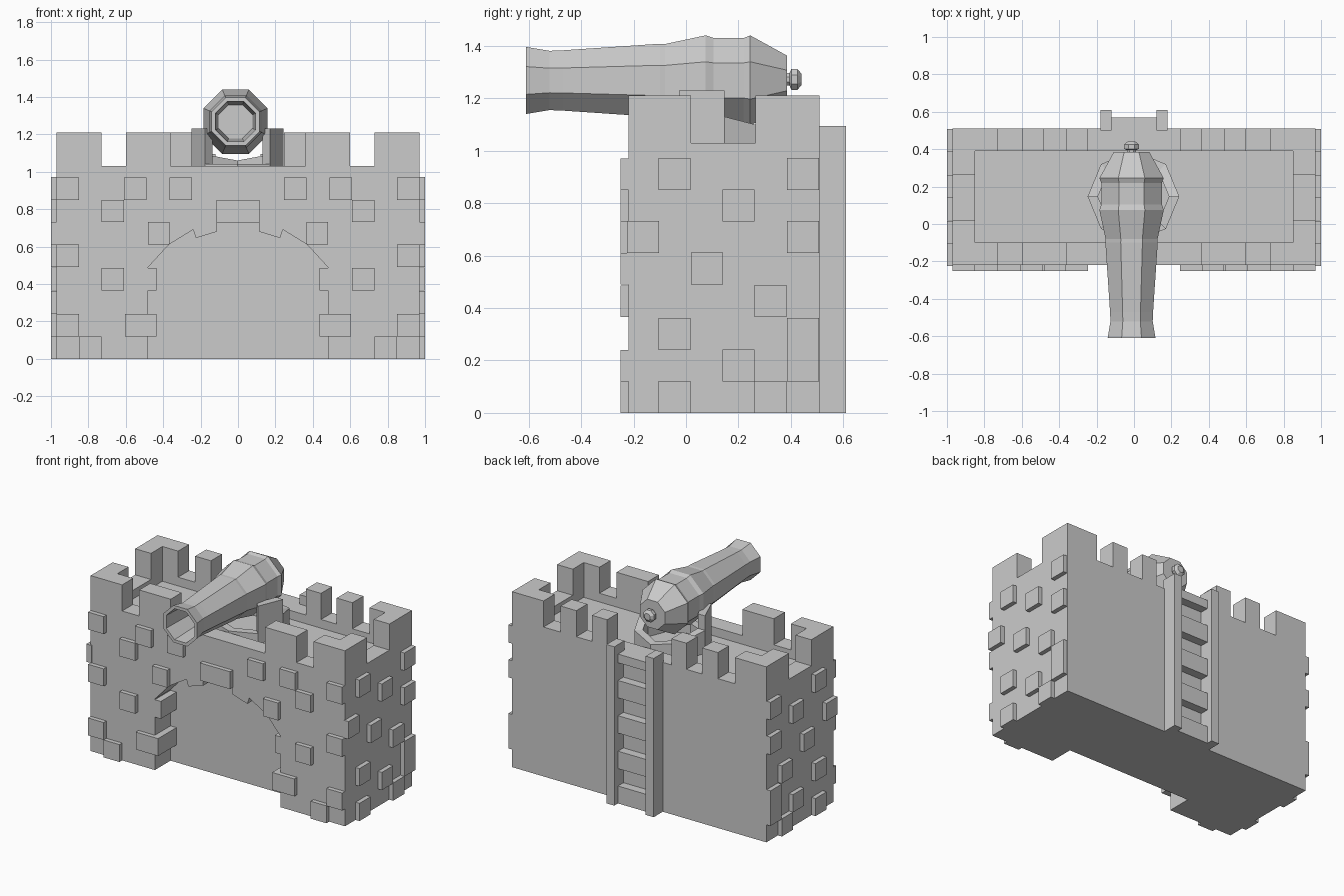
import bpy, bmesh
from math import cos, sin, pi, radians

if "Cube" in bpy.data.objects:
    bpy.data.objects.remove(bpy.data.objects["Cube"])


def make(name, bm):
    bmesh.ops.recalc_face_normals(bm, faces=bm.faces)
    me = bpy.data.meshes.new(name)
    bm.to_mesh(me)
    bm.free()
    ob = bpy.data.objects.new(name, me)
    bpy.context.collection.objects.link(ob)
    return ob


def add_box(bm, x0, x1, y0, y1, z0, z1):
    vs = bmesh.ops.create_cube(bm, size=1)["verts"]
    for v in vs:
        v.co = ((x0 + x1) / 2 + v.co.x * (x1 - x0),
                (y0 + y1) / 2 + v.co.y * (y1 - y0),
                (z0 + z1) / 2 + v.co.z * (z1 - z0))


def boxes(name, items):
    bm = bmesh.new()
    for b in items:
        add_box(bm, *b)
    return make(name, bm)


def prism_y(name, pts, y0, y1):
    bm = bmesh.new()
    f = bm.faces.new([bm.verts.new((x, y0, z)) for x, z in pts])
    ext = bmesh.ops.extrude_face_region(bm, geom=[f])["geom"]
    for v in ext:
        if isinstance(v, bmesh.types.BMVert):
            v.co.y = y1
    return make(name, bm)


def lathe_y(name, profile, cx, cz, sides=8):
    # profile: (y, apothem) pairs, swept around an axis along y
    bm = bmesh.new()
    rings = []
    for y, a in profile:
        r = a / cos(pi / sides)
        rings.append([bm.verts.new((cx + r * cos((i + .5) * 2 * pi / sides), y,
                                    cz + r * sin((i + .5) * 2 * pi / sides)))
                      for i in range(sides)])
    for a, b in zip(rings, rings[1:]):
        for i in range(sides):
            j = (i + 1) % sides
            bm.faces.new((a[i], a[j], b[j], b[i]))
    bm.faces.new(rings[0])
    bm.faces.new(rings[-1])
    return make(name, bm)


# wall block: solid, then crenels, roof well and archway are cut away
wall = boxes("castle_wall", [(-.97, .97, -.22, .51, 0, 1.21)])
half_arch = [(.48, -.1), (.48, .49), (.37, .61), (.24, .69), (.225, .645), (.112, .68), (.112, .728)]
arch = half_arch + [(-x, z) for x, z in reversed(half_arch)]
cutters = [boxes("cutter", [b]) for b in (
    (-.85, .85, -.10, .39, .97, 1.5),       # roof well
    (-2, 2, .02, .265, 1.03, 1.5),          # side crenels
    (-.73, -.60, -1, 1, 1.03, 1.5),         # outer crenels, front and back
    (.60, .73, -1, 1, 1.03, 1.5),
    (-.36, .36, -1, .1, 1.03, 1.5),         # gun opening
    (-.245, .245, .1, 1, 1.03, 1.5),        # ladder opening
    (-.48, -.36, .2, 1, 1.03, 1.5),         # inner back crenels
    (.36, .48, .2, 1, 1.03, 1.5))]
cutters.append(prism_y("arch_cutter", arch, -.5, -.05))
bpy.context.view_layer.objects.active = wall
for c in cutters:
    m = wall.modifiers.new("cut", "BOOLEAN")
    m.operation, m.solver, m.object = "DIFFERENCE", "EXACT", c
    bpy.ops.object.modifier_apply(modifier=m.name)
    bpy.data.objects.remove(c)

# raised stones on the front: (x0, x1, z0), mirrored
front = [(.85, .97, .85), (.49, .61, .85), (.245, .365, .85), (.61, .73, .73), (.365, .48, .61),
         (.85, .97, .49), (.61, .73, .365), (.48, .605, .12), (.85, .97, .12), (.73, .85, 0)]
stones = [(-.115, .115, -.25, -.21, .728, .848)]
for x0, x1, z in front:
    stones += [(x0, x1, -.25, -.21, z, z + .12), (-x1, -x0, -.25, -.21, z, z + .12)]
boxes("front_stones", stones)

# jamb stones that reach into the archway
boxes("arch_stones", [b for z, y0 in ((.12, -.25), (.365, -.22)) for b in
                      ((.435, .482, y0, -.05, z, z + .12), (-.482, -.435, y0, -.05, z, z + .12))])

# raised stones on both ends: (y0, z0)
side = [(-.105, .85), (.385, .85), (.14, .73), (-.225, .61), (.385, .61), (.02, .49), (.262, .365),
        (-.105, .24), (.385, .24), (.14, .12), (.385, .12), (-.105, 0), (.262, 0)]
boxes("side_stones", [b for y, z in side for b in
                      ((.96, 1, y, y + .122, z, z + .122), (-1, -.96, y, y + .122, z, z + .122))])

# ladder on the back
boxes("ladder_rails", [(.12, .18, .5, .61, 0, 1.095), (-.18, -.12, .5, .61, 0, 1.095)])
boxes("ladder_rungs", [(-.12, .12, .5, .57, z, z + .12) for z in (0, .24, .485, .728)]
      + [(-.12, .12, .5, .57, .97, 1.03)])

# octagonal gun cradle: wall segments with their own top heights
tops = [(1.13, 1.085), (1.085, 1.06), (1.06, 1.085), (1.085, 1.13),
        (1.23, 1.23), (1.04, 1.04), (1.04, 1.04), (1.23, 1.23)]
bm = bmesh.new()
for i, (za, zb) in enumerate(tops):
    ring = []
    for k, zt in ((i, za), (i + 1, zb)):
        c, s = cos(radians(45 * k)), sin(radians(45 * k))
        ring.append([bm.verts.new((r * c - .003, .147 + r * s, z))
                     for r, z in ((.245, .96), (.245, zt), (.19, zt), (.19, .96))])
    a, b = ring
    bm.faces.new(a)
    bm.faces.new(b)
    for j in range(4):
        n = (j + 1) % 4
        bm.faces.new((a[j], a[n], b[n], b[j]))
make("gun_cradle", bm)

# cannon barrel with hollow bore, and the knob at its rear
lathe_y("cannon_barrel", [(-.25, .09), (-.61, .107), (-.61, .128), (-.52, .113), (-.47, .115), (-.10, .14),
                          (-.08, .139), (.075, .172), (.105, .162), (.22, .162), (.245, .172),
                          (.385, .095)], -.013, 1.268)
lathe_y("cannon_knob", [(.37, .024), (.395, .024), (.402, .04), (.425, .04), (.44, .022)], -.013, 1.272)
